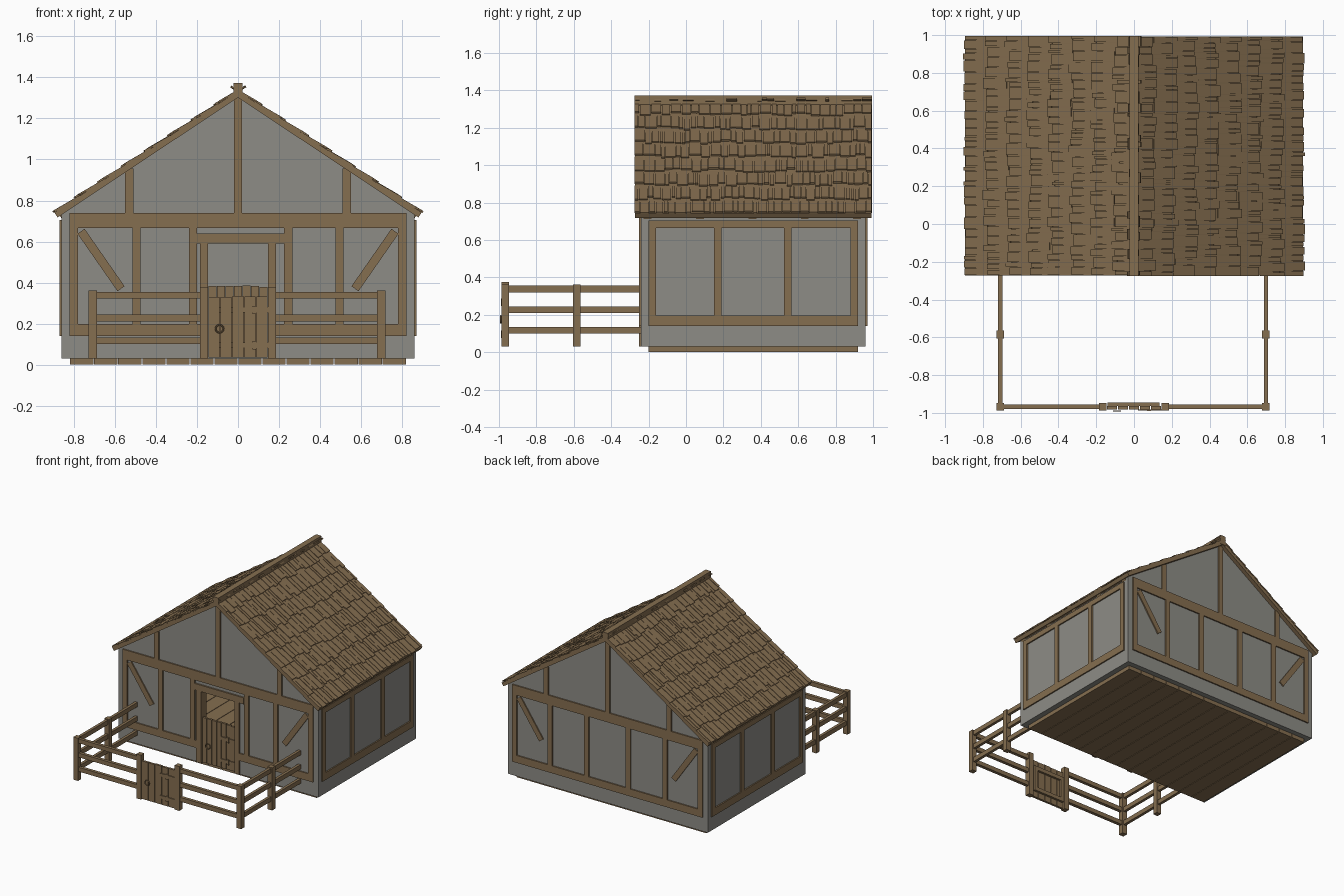
import bpy, bmesh, math, random
from mathutils import Matrix, Vector

random.seed(4)
cube = bpy.data.objects.get("Cube")
if cube:
    bpy.data.objects.remove(cube, do_unlink=True)


def material(name, rgb):
    m = bpy.data.materials.new(name)
    m.use_nodes = True
    m.diffuse_color = (*rgb, 1)
    m.node_tree.nodes["Principled BSDF"].inputs["Base Color"].default_value = (*rgb, 1)
    return m


WOOD = material("brown wood", (0.235, 0.156, 0.08))
PLASTER = material("grey plaster", (0.27, 0.265, 0.24))


def finish(bm, name, mat):
    bmesh.ops.recalc_face_normals(bm, faces=bm.faces)
    mesh = bpy.data.meshes.new(name)
    bm.to_mesh(mesh)
    bm.free()
    mesh.materials.append(mat)
    obj = bpy.data.objects.new(name, mesh)
    bpy.context.collection.objects.link(obj)
    return obj


def box(bm, x, y, z, frame=Matrix()):
    """Box from (min, max) pairs, placed in a frame."""
    mid = Vector([(a + b) / 2 for a, b in (x, y, z)])
    size = [abs(b - a) for a, b in (x, y, z)]
    bmesh.ops.create_cube(bm, size=1, matrix=frame @ Matrix.Translation(mid) @ Matrix.Diagonal((*size, 1)))


def around(c, w):
    return (c - w / 2, c + w / 2)


MID_Y = 0.36
HALF_X, FRONT, BACK = 0.86, -0.24, 0.96
SLOPE, RIDGE = 0.664, 1.352
ANGLE = math.atan(SLOPE)


def roof_z(x):
    return RIDGE - SLOPE * abs(x)


# Floor planks
bm = bmesh.new()
step = 1.64 / 14
for i in range(14):
    box(bm, around(-0.82 + (i + 0.5) * step, step - 0.004), (-0.2, 0.92), (0, 0.03))
finish(bm, "floor_planks", WOOD)


# Gable walls, the front one with a doorway, and the side walls
def gable_wall(name, y0, y1, doorway):
    top = roof_z(HALF_X) - 0.05
    outline = [(HALF_X, 0.03), (HALF_X, top), (0, RIDGE - 0.05), (-HALF_X, top), (-HALF_X, 0.03)]
    if doorway:
        outline += [(-0.15, 0.03), (-0.15, 0.59), (0.15, 0.59), (0.15, 0.03)]
    bm = bmesh.new()
    face = bm.faces.new([bm.verts.new((x, y0, z)) for x, z in outline])
    ext = bmesh.ops.extrude_face_region(bm, geom=[face])
    moved = [v for v in ext["geom"] if isinstance(v, bmesh.types.BMVert)]
    bmesh.ops.translate(bm, verts=moved, vec=(0, y1 - y0, 0))
    finish(bm, name, PLASTER)


gable_wall("front_wall", FRONT, FRONT + 0.05, True)
gable_wall("back_wall", BACK - 0.05, BACK, False)
for side, name in ((1, "left_wall"), (-1, "right_wall")):
    bm = bmesh.new()
    box(bm, (side * 0.81, side * HALF_X), (FRONT + 0.05, BACK - 0.05), (0.03, 0.72))
    finish(bm, name, PLASTER)


# Timber framing on both gable ends
def gable_timbers(name, y, posts, sills):
    bm = bmesh.new()
    ys = around(y, 0.03)
    box(bm, (-0.82, 0.82), ys, (0.665, 0.74))
    for sill in sills:
        box(bm, sill, ys, (0.14, 0.197))
    for x in posts:
        box(bm, around(x, 0.04), ys, (0.197, 0.665))
    for x in (-0.53, 0, 0.53):
        box(bm, around(x, 0.04), ys, (0.74, roof_z(x) - 0.045))
    for s in (-1, 1):
        a, b = Vector((s * 0.765, y, 0.65)), Vector((s * 0.57, y, 0.37))
        d = b - a
        frame = Matrix.Translation((a + b) / 2) @ Matrix.Rotation(math.atan2(-d.z, d.x), 4, 'Y')
        box(bm, around(0, d.length), around(0, 0.028), around(0, 0.042), frame)
    return finish(bm, name, WOOD)


gable_timbers("front_timbers", FRONT + 0.005, (-0.8, -0.495, -0.22, 0.245, 0.495, 0.8),
              ((-0.82, -0.185), (0.185, 0.82)))
gable_timbers("back_timbers", BACK - 0.005, (-0.8, -0.495, -0.18, 0.18, 0.495, 0.8), ((-0.82, 0.82),))

# Side timbers
for side, name in ((1, "left_timbers"), (-1, "right_timbers")):
    bm = bmesh.new()
    xs = around(side * 0.855, 0.03)
    box(bm, xs, (-0.2, 0.92), (0.14, 0.197))
    box(bm, xs, (-0.2, 0.92), (0.665, 0.705))
    for y in (-0.18, 0.17, 0.545, 0.9):
        box(bm, xs, around(y, 0.04), (0.197, 0.665))
    finish(bm, name, WOOD)

# Door frame
bm = bmesh.new()
for s in (-1, 1):
    box(bm, around(s * 0.165, 0.04), (-0.25, -0.18), (0.03, 0.59))
box(bm, (-0.2, 0.225), (-0.252, -0.18), (0.59, 0.64))
finish(bm, "door_frame", WOOD)


# Plank leaf with ring handle, strap hinges and back battens
def leaf(name, y, top, planks):
    bm = bmesh.new()
    w = 0.29 / planks
    for i in range(planks):
        box(bm, around(-0.145 + (i + 0.5) * w, w - 0.004), around(y, 0.018),
            (0.035, top - random.uniform(0, 0.006)))
    for z in (0.095, 0.267):
        box(bm, (-0.14, 0.135), (y + 0.009, y + 0.026), around(z, 0.03))
        box(bm, (0.02, 0.15), (y - 0.016, y - 0.009), around(z, 0.026))
        box(bm, (0.07, 0.09), (y - 0.018, y - 0.009), around(z, 0.04))
    for x in (-0.125, 0.12):
        box(bm, around(x, 0.03), (y + 0.009, y + 0.026), (0.11, 0.252))
    finish(bm, name, WOOD)
    bpy.ops.mesh.primitive_torus_add(major_radius=0.019, minor_radius=0.004, major_segments=16,
                                     minor_segments=6, location=(-0.09, y - 0.018, 0.175),
                                     rotation=(math.pi / 2, 0, 0))
    ring = bpy.context.object
    ring.name = name + "_ring"
    ring.data.materials.append(WOOD)
    bpy.ops.object.shade_smooth_by_angle()


leaf("half_door", -0.225, 0.385, 7)
leaf("yard_gate", -0.972, 0.335, 5)

# Yard fence
bm = bmesh.new()
for s in (-1, 1):
    x = s * 0.703 - 0.005
    for y in (-0.967, -0.585):
        box(bm, around(x, 0.04), around(y, 0.04), (0.03, 0.362))
    box(bm, around(s * 0.165, 0.04), around(-0.967, 0.04), (0.03, 0.375))
    for z in (0.117, 0.228, 0.338):
        box(bm, around(x, 0.022), (-0.965, FRONT), around(z, 0.035))
        box(bm, (s * 0.165, x), around(-0.967, 0.025), around(z, 0.033))
finish(bm, "yard_fence", WOOD)

# Roof slopes: board, shingles and rafter ends; x runs down the slope
LENGTH, HALF_Y, ROWS = 1.088, 0.635, 8
for turn, side in ((0, "left"), (math.pi, "right")):
    slope = (Matrix.Translation((0, MID_Y, RIDGE)) @ Matrix.Rotation(turn, 4, 'Z')
             @ Matrix.Rotation(ANGLE, 4, 'Y'))
    bm = bmesh.new()
    box(bm, (0, LENGTH - 0.005), (-HALF_Y + 0.003, HALF_Y - 0.003), (-0.042, -0.014), slope)
    finish(bm, side + "_roof_board", WOOD)

    bm = bmesh.new()
    pitch = LENGTH / ROWS
    for row in range(ROWS):
        y = -HALF_Y
        while y < HALF_Y - 0.001:
            width = min(random.uniform(0.02, 0.065), HALF_Y - y)
            if HALF_Y - y - width < 0.015:
                width = HALF_Y - y
            drop = random.uniform(-0.025, 0.012) if row < ROWS - 1 else random.uniform(-0.015, 0)
            thick = random.uniform(0.007, 0.011)
            frame = (slope @ Matrix.Translation(((row + 1) * pitch + drop, 0, -0.003))
                     @ Matrix.Rotation(-0.06, 4, 'Y'))
            box(bm, (-pitch - 0.01, 0), (y, y + width - 0.004), (-thick, 0), frame)
            y += width
    finish(bm, side + "_shingles", WOOD)

    bm = bmesh.new()
    for y in (-0.205, 0.075, 0.355, 0.635, 0.915):
        local = (y - MID_Y) * (1 if turn == 0 else -1)
        box(bm, (0.95, LENGTH - 0.018), around(local, 0.042), (-0.08, -0.04), slope)
    finish(bm, side + "_rafter_ends", WOOD)

# Ridge beam
bm = bmesh.new()
box(bm, around(0, 0.046), (MID_Y - HALF_Y, MID_Y + HALF_Y), (1.3, 1.372))
finish(bm, "ridge_beam", WOOD)
